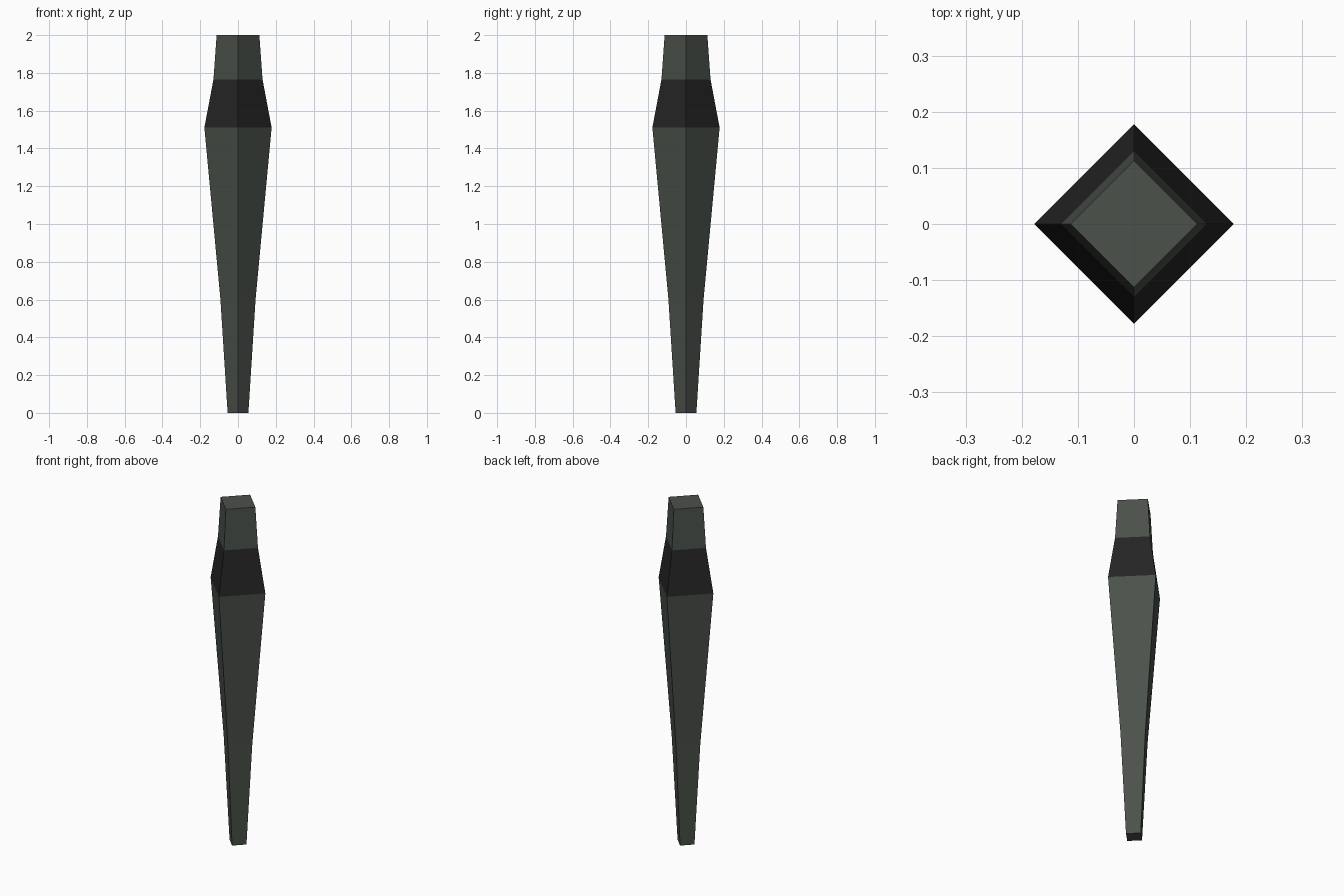
import bpy, bmesh, math

if "Cube" in bpy.data.objects:
    bpy.data.objects.remove(bpy.data.objects["Cube"])


def material(name, rgb):
    m = bpy.data.materials.new(name)
    m.diffuse_color = (*rgb, 1)
    m.use_nodes = True
    m.node_tree.nodes["Principled BSDF"].inputs["Base Color"].default_value = m.diffuse_color
    return m


stone = material("grey_green", (0.070, 0.082, 0.068))
band = material("dark_band", (0.0185, 0.0185, 0.0185))

# Square post turned on its corner: (height, corner radius)
profile = [(0, 0.055), (0.6, 0.093), (1.51, 0.178), (1.765, 0.13), (2.0, 0.113)]

bm = bmesh.new()
rings = [[bm.verts.new((r * math.cos(i * math.pi / 2), r * math.sin(i * math.pi / 2), z))
          for i in range(4)] for z, r in profile]
for a, b in zip(rings, rings[1:]):
    for i in range(4):
        j = (i + 1) % 4
        bm.faces.new((a[i], a[j], b[j], b[i]))
bm.faces.new(rings[0][::-1])
bm.faces.new(rings[-1])

# Dark band on the shoulder, picked by height
for f in bm.faces:
    f.material_index = int(1.51 < f.calc_center_median().z < 1.765)

mesh = bpy.data.meshes.new("tapered_post")
bm.to_mesh(mesh)
bm.free()
mesh.materials.append(stone)
mesh.materials.append(band)
bpy.context.collection.objects.link(bpy.data.objects.new("tapered_post", mesh))
